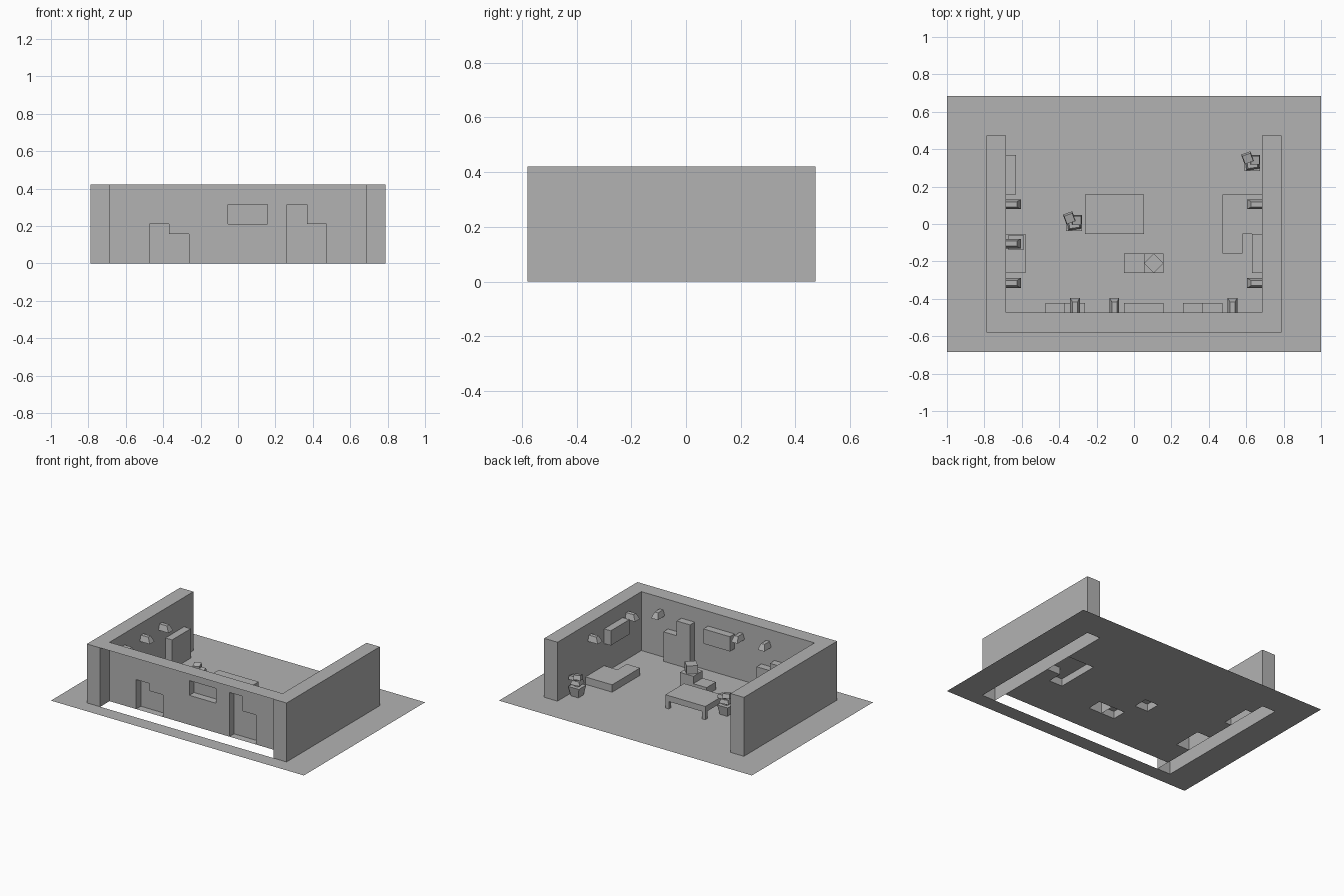
import bpy, bmesh, math
from mathutils import Matrix, Vector

if "Cube" in bpy.data.objects:
    bpy.data.objects.remove(bpy.data.objects["Cube"])

U = 2 / 19  # one floor tile
grey = bpy.data.materials.new("plain grey")
grey.diffuse_color = (0.45, 0.45, 0.45, 1)
grey.use_nodes = True
grey.node_tree.nodes["Principled BSDF"].inputs["Base Color"].default_value = grey.diffuse_color


def finish(name, bm):
    me = bpy.data.meshes.new(name)
    bm.to_mesh(me)
    bm.free()
    me.materials.append(grey)
    ob = bpy.data.objects.new(name, me)
    bpy.context.collection.objects.link(ob)
    return ob


def place(axis, a, b, d):
    """Point (a, b) in the plane across an axis, at depth d, in tiles."""
    p = {"x": (d, a, b), "y": (a, d, b), "z": (a, b, d)}[axis]
    return Vector(p) * U


def panel(name, axis, d, rect, holes=(), flip=False):
    """Flat sheet (a0, a1, b0, b1) with rectangular holes left out."""
    bm = bmesh.new()
    A = sorted({v for r in (rect, *holes) for v in r[:2]})
    B = sorted({v for r in (rect, *holes) for v in r[2:]})
    for a0, a1 in zip(A, A[1:]):
        for b0, b1 in zip(B, B[1:]):
            ca, cb = (a0 + a1) / 2, (b0 + b1) / 2
            if any(h[0] < ca < h[1] and h[2] < cb < h[3] for h in holes):
                continue
            q = [(a0, b0), (a1, b0), (a1, b1), (a0, b1)]
            f = bm.faces.new([bm.verts.new(place(axis, a, b, d)) for a, b in q])
            if flip:
                f.normal_flip()
    bmesh.ops.remove_doubles(bm, verts=bm.verts, dist=1e-5)
    bmesh.ops.dissolve_limit(bm, angle_limit=0.01, verts=bm.verts, edges=bm.edges)
    return finish(name, bm)


def shell(name, axis, outline, d0, d1):
    """Hollow extrusion, open at d0 and capped at d1."""
    bm = bmesh.new()
    lo = [bm.verts.new(place(axis, a, b, d0)) for a, b in outline]
    hi = [bm.verts.new(place(axis, a, b, d1)) for a, b in outline]
    n = len(outline)
    cap = bm.faces.new(hi)
    for i in range(n):
        j = (i + 1) % n
        bm.faces.new((lo[i], lo[j], hi[j], hi[i]))
    bmesh.ops.recalc_face_normals(bm, faces=bm.faces)
    cap.normal_update()
    out = place(axis, 0, 0, d1 - d0)
    if cap.normal.dot(out) < 0:
        bmesh.ops.reverse_faces(bm, faces=bm.faces)
    return finish(name, bm)


def rect(a0, a1, b0, b1):
    return [(a0, b0), (a1, b0), (a1, b1), (a0, b1)]


def frustum(name, bottom, top, z0, z1, loc=(0, 0), turn=0, tilt=0):
    """Closed tapered block between two rectangles, in tiles."""
    bm = bmesh.new()
    h = (z1 - z0) / 2
    lo = [bm.verts.new((a, b, -h)) for a, b in rect(*bottom)]
    hi = [bm.verts.new((a, b, h)) for a, b in rect(*top)]
    bm.faces.new(lo[::-1])
    bm.faces.new(hi)
    for i in range(4):
        j = (i + 1) % 4
        bm.faces.new((lo[i], lo[j], hi[j], hi[i]))
    m = (Matrix.Scale(U, 4) @ Matrix.Translation((*loc, (z0 + z1) / 2))
         @ Matrix.Rotation(math.radians(turn), 4, "Z")
         @ Matrix.Rotation(math.radians(tilt), 4, "X"))
    bm.transform(m)
    return finish(name, bm)


def square(s):
    return (-s, s, -s, s)


# Floor with openings under the hollow walls and furniture
panel("floor", "z", 0, (-9.5, 9.5, -6.5, 6.5), [
    (-7.5, -6.5, -5.5, 4.5), (6.5, 7.5, -5.5, 4.5), (-6.5, 6.5, -5.5, -4.5),
    (4.5, 5.5, -1.5, 1.5), (5.5, 6.5, -0.5, 1.5), (-0.5, 1.5, -2.5, -1.5),
    (-1.5, -0.5, -0.5, 0.5), (-6.5, -5.5, -2.5, -0.5), (-6.5, -6, 1.5, 3.5)])

# Hollow side walls
wall_holes = {-1: [(1.5, 3.5, 0, 2), (-2.5, -0.5, 0, 1)], 1: [(-2.5, -0.5, 2, 3), (-0.5, 1.5, 0, 0.5)]}
for s, side in ((-1, "left"), (1, "right")):
    x0, x1 = sorted((6.5 * s, 7.5 * s))
    panel(side + "_wall_outside", "x", 7.5 * s, (-5.5, 4.5, 0, 4), flip=s < 0)
    panel(side + "_wall_inside", "x", 6.5 * s, (-5.5, 4.5, 0, 4), wall_holes[s], s > 0)
    panel(side + "_wall_front", "y", -5.5, (x0, x1, 0, 4))
    panel(side + "_wall_back", "y", 4.5, (x0, x1, 0, 4), flip=True)

# Front wall sheet with cut-outs, and the wall top
panel("front_wall", "y", -4.5, (-6.5, 6.5, 0, 4), [
    (-4.5, -3.5, 0, 2), (-3.5, -2.5, 0, 1.5), (-0.5, 1.5, 2, 3),
    (2.5, 3.5, 0, 3), (3.5, 4.5, 0, 2)], True)
panel("wall_top", "z", 4, (-7.5, 7.5, -5.5, 4.5), [(-6.5, 6.5, -4.5, 4.5)])

# Cabinets and boxes pushed out of the walls
shell("low_cabinet", "y", [(-4.5, 0), (-2.5, 0), (-2.5, 1.5), (-3.5, 1.5), (-3.5, 2), (-4.5, 2)], -4.5, -4)
shell("tall_cabinet", "y", [(2.5, 0), (4.5, 0), (4.5, 2), (3.5, 2), (3.5, 3), (2.5, 3)], -4.5, -4)
shell("front_wall_box", "y", rect(-0.5, 1.5, 2, 3), -4.5, -4)
shell("right_wall_box", "x", rect(-2.5, -0.5, 2, 3), 6.5, 6)
shell("left_cabinet", "z", rect(-6.5, -6, 1.5, 3.5), 0, 2)

# Furniture raised from the floor
shell("sofa", "z", [(4.5, -1.5), (5.5, -1.5), (5.5, -0.5), (6.5, -0.5), (6.5, 1.5), (4.5, 1.5)], 0, 0.5)
shell("left_desk", "z", rect(-6.5, -5.5, -2.5, -0.5), 0, 1)
frustum("desk_box", square(0.38), square(0.38), 1, 1.5, (-6, -0.95))
shell("low_stand", "z", rect(-0.5, 0.5, -2.5, -1.5), 0, 0.5)
shell("high_stand", "z", rect(0.5, 1.5, -2.5, -1.5), 0, 1)
frustum("stand_cube", square(0.35), square(0.35), 1, 1.55, (1, -2), 45)

# Table with corner legs and a central foot
frustum("table_top", (-2.5, 0.5, -0.5, 1.5), (-2.5, 0.5, -0.5, 1.5), 0.5, 0.9)
shell("table_foot", "z", rect(-1.5, -0.5, -0.5, 0.5), 0, 0.5)
for x in (-2.37, 0.37):
    for y in (-0.37, 1.37):
        frustum("table_leg", square(0.13), square(0.13), 0, 0.5, (x, y))

# Wall lamps: x, y on the wall and turn so that local +x points into the room
for x, y, turn in ((-6.5, 1, 0), (-6.5, -1, 0), (-6.5, -3, 0), (6.5, 1, 180), (6.5, -3, 180),
                   (-3, -4.5, 90), (-1, -4.5, 90), (5, -4.5, 90)):
    frustum("wall_lamp", (0, 0.75, -0.25, 0.25), (0, 0.55, -0.13, 0.13), 2.82, 3.2, (x, y), turn)

# Potted plants
for x, y in ((-3.05, 0.05), (6, 3.1)):
    frustum("plant_pot", square(0.28), square(0.4), 0, 0.65, (x, y))
    frustum("plant_stem", square(0.15), square(0.15), 0.65, 1.1, (x, y))
    frustum("plant_leaves_low", square(0.33), square(0.25), 0.8, 1.05, (x, y), 8)
    frustum("plant_leaves_side", square(0.24), square(0.22), 1.1, 1.35, (x + 0.15, y + 0.15), 0, 10)
    frustum("plant_leaves_top", square(0.25), square(0.22), 1.25, 1.55, (x - 0.23, y + 0.25), 20, 12)
